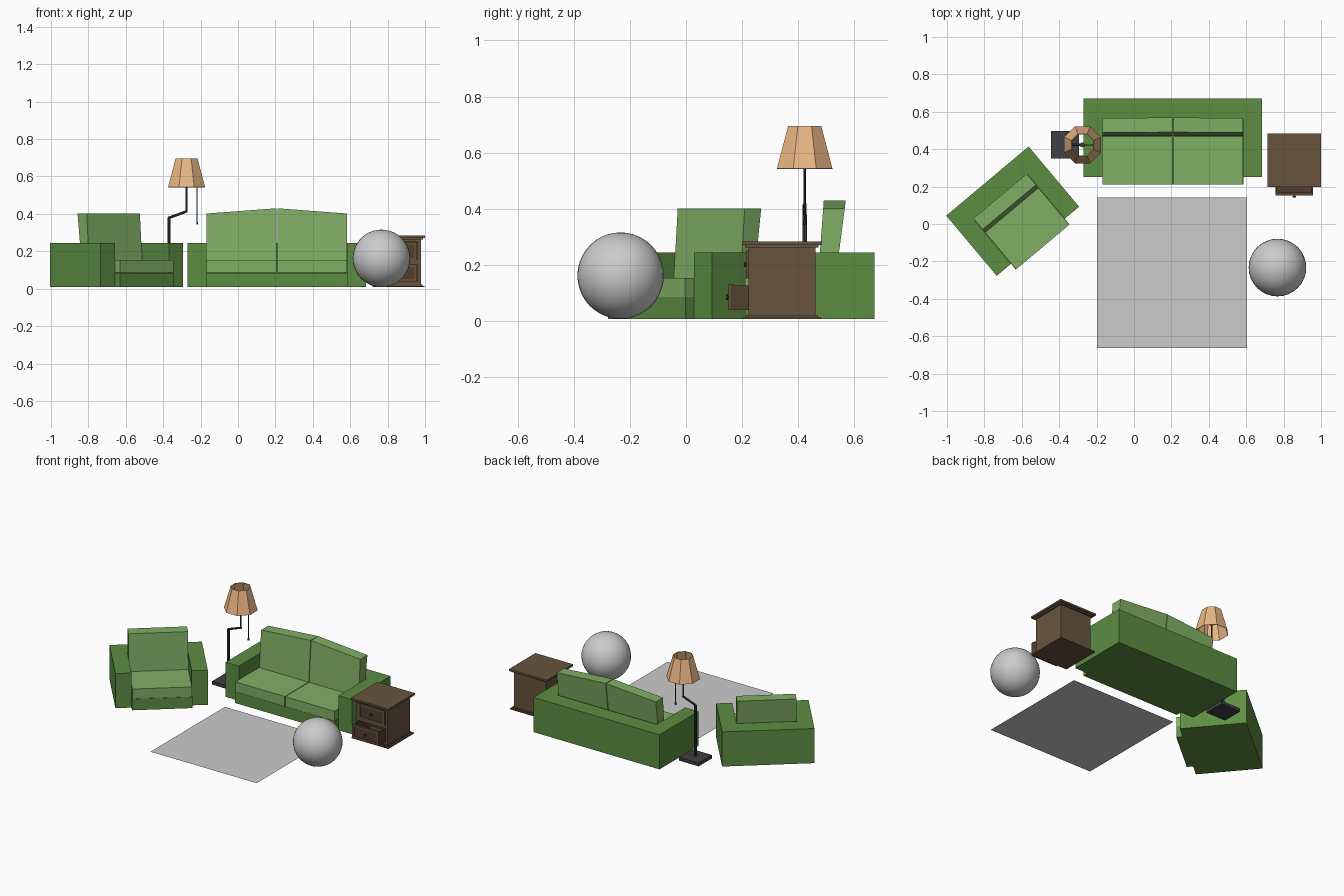
import bpy, bmesh, math
from mathutils import Matrix, Vector

if "Cube" in bpy.data.objects:
    bpy.data.objects.remove(bpy.data.objects["Cube"])


def material(name, r, g, b):
    m = bpy.data.materials.new(name)
    m.diffuse_color = (r, g, b, 1)
    m.use_nodes = True
    m.node_tree.nodes["Principled BSDF"].inputs["Base Color"].default_value = m.diffuse_color
    return m


FRAME = material("frame green", 0.11, 0.27, 0.055)
CUSHION = material("cushion green", 0.22, 0.43, 0.13)
SHADE = material("shade cream", 0.82, 0.47, 0.23)
METAL = material("dark metal", 0.05, 0.05, 0.055)
WOOD = material("wood", 0.14, 0.088, 0.048)
DARKWOOD = material("drawer wood", 0.085, 0.05, 0.028)
FLOOR = 0.008


def finish(name, bm, mat=None, place=Matrix()):
    bmesh.ops.recalc_face_normals(bm, faces=bm.faces)
    me = bpy.data.meshes.new(name)
    bm.to_mesh(me)
    bm.free()
    ob = bpy.data.objects.new(name, me)
    bpy.context.collection.objects.link(ob)
    ob.matrix_world = place
    if mat:
        me.materials.append(mat)
    return ob


def block(name, x, y, z, mat, place=Matrix()):
    bm = bmesh.new()
    bmesh.ops.create_cube(bm, size=1)
    for v in bm.verts:
        v.co = [lo + (c + 0.5) * (hi - lo) for c, (lo, hi) in zip(v.co, (x, y, z))]
    return finish(name, bm, mat, place)


def rod(name, a, b, r, mat, sides=8):
    a, b = Vector(a), Vector(b)
    bm = bmesh.new()
    bmesh.ops.create_cone(bm, cap_ends=True, segments=sides, radius1=r, radius2=r, depth=(b - a).length)
    turn = (b - a).to_track_quat('Z', 'Y').to_matrix().to_4x4()
    return finish(name, bm, mat, Matrix.Translation((a + b) / 2) @ turn)


def back_cushion(name, x0, x1, z0, z1, mat, place):
    # leaning slab whose top edge may slope from z0 to z1
    ob = block(name, (x0, x1), (0, 1), (0, 1), mat, place)
    for v in ob.data.vertices:
        top = z0 if v.co.x < (x0 + x1) / 2 else z1
        z = top if v.co.z > 0.5 else 0.15
        front = 0.259 + (z - 0.15) * 0.075
        back = 0.322 + (z - 0.15) * 0.13
        v.co.y, v.co.z = (back if v.co.y > 0.5 else front), z


def couch(name, half, count, peak, place):
    arm = half + 0.1
    for side, s in (("left", -1), ("right", 1)):
        xs = sorted((s * half, s * arm))
        block(f"{name}_{side}_arm", xs, (0.04, 0.345), (FLOOR, 0.245), FRAME, place)
        block(f"{name}_{side}_back_corner", xs, (0.345, 0.46), (FLOOR, 0.245), FRAME, place)
    block(f"{name}_back_frame", (-half, half), (0.345, 0.46), (FLOOR, 0.245), FRAME, place)
    block(f"{name}_seat_base", (-half, half), (0, 0.345), (FLOOR, 0.085), FRAME, place)
    w = 2 * half / count
    for i in range(count):
        x0, x1 = -half + i * w + 0.002, -half + (i + 1) * w - 0.002
        block(f"{name}_seat_cushion_{i + 1}", (x0, x1), (0, 0.257), (0.086, 0.153), CUSHION, place)
        za = peak if i > 0 else 0.402
        zb = peak if i < count - 1 else 0.402
        back_cushion(f"{name}_back_cushion_{i + 1}", x0, x1, za, zb, CUSHION, place)


# Sofa and matching armchair
couch("sofa", 0.3775, 2, 0.43, Matrix.Translation((0.208, 0.211, 0)))
couch("armchair", 0.1875, 1, 0.402,
      Matrix.Translation((-0.488, -0.123, 0)) @ Matrix.Rotation(math.radians(40), 4, 'Z'))

# Rug
bm = bmesh.new()
bmesh.ops.create_grid(bm, x_segments=1, y_segments=1, size=0.402)
finish("rug", bm, None, Matrix.Translation((0.203, -0.26, 0)))

# Ball
bm = bmesh.new()
bmesh.ops.create_uvsphere(bm, u_segments=32, v_segments=20, radius=0.154)
for f in bm.faces:
    f.smooth = True
finish("ball", bm, None, Matrix.Translation((0.767, -0.233, 0.162)))

# Floor lamp: base, cranked pole, pull cord
LX, LY, SX = -0.368, 0.423, -0.275
block("lamp_base", (LX - 0.075, LX + 0.075), (LY - 0.073, LY + 0.073), (FLOOR, 0.03), METAL)
rod("lamp_lower_pole", (LX, LY, 0.03), (LX, LY, 0.38), 0.008, METAL)
rod("lamp_crank", (LX - 0.004, LY, 0.378), (SX + 0.004, LY, 0.415), 0.007, METAL)
rod("lamp_upper_pole", (SX, LY, 0.41), (SX, LY, 0.62), 0.005, METAL)
rod("lamp_socket", (SX, LY, 0.6), (SX, LY, 0.64), 0.014, METAL)
rod("lamp_cord_arm", (SX, LY, 0.605), (-0.218, LY, 0.605), 0.003, METAL)
rod("lamp_cord", (-0.218, LY, 0.605), (-0.218, LY, 0.355), 0.003, METAL, 6)
rod("lamp_cord_knob", (-0.218, LY, 0.358), (-0.218, LY, 0.343), 0.006, METAL, 6)

# Lamp shade: open eight-sided shell
bm = bmesh.new()
bmesh.ops.create_cone(bm, cap_ends=False, segments=8, radius1=0.107, radius2=0.064, depth=0.152)
bmesh.ops.rotate(bm, verts=bm.verts, matrix=Matrix.Rotation(math.pi / 8, 3, 'Z'))
shade = finish("lamp_shade", bm, SHADE, Matrix.Translation((SX, LY, 0.619)))
thick = shade.modifiers.new("thickness", 'SOLIDIFY')
thick.thickness = 0.003

# Cabinet carcass
X0, X1, Y0, Y1 = 0.737, 0.978, 0.222, 0.461
for side, xs in (("left", (X0, X0 + 0.018)), ("right", (X1 - 0.018, X1))):
    block(f"cabinet_{side}_side", xs, (Y0, Y1), (0.015, 0.268), WOOD)
inner = (X0 + 0.018, X1 - 0.018)
block("cabinet_back", inner, (Y1 - 0.015, Y1), (0.015, 0.268), WOOD)
for name, z in (("bottom", (0.02, 0.038)), ("middle", (0.132, 0.15)), ("top", (0.252, 0.268))):
    block(f"cabinet_{name}_rail", inner, (Y0, Y1 - 0.015), z, WOOD)

# Cabinet stepped top and plinth
CX, CY = (X0 + X1) / 2, 0.342
for name, g, z in (("top_moulding", 0.131, (0.262, 0.271)), ("top_board", 0.143, (0.271, 0.284)),
                   ("plinth", 0.139, (FLOOR, 0.015)), ("plinth_moulding", 0.128, (0.015, 0.022))):
    block(f"cabinet_{name}", (CX - g, CX + g), (CY - g, CY + g), z, WOOD)

# Drawers: open trays with framed fronts and knobs
for name, y, z0, z1 in (("upper", Y0, 0.151, 0.251), ("lower", 0.158, 0.039, 0.131)):
    a, b = inner[0] + 0.002, inner[1] - 0.002
    back = y + 0.2
    block(f"{name}_drawer_front", (a, b), (y, y + 0.012), (z0, z1), DARKWOOD)
    block(f"{name}_drawer_floor", (a, b), (y + 0.012, back), (z0, z0 + 0.008), DARKWOOD)
    block(f"{name}_drawer_back", (a, b), (back - 0.008, back), (z0 + 0.008, z1 - 0.006), DARKWOOD)
    for side, xs, rail in (("left", (a, a + 0.008), (a, a + 0.015)), ("right", (b - 0.008, b), (b - 0.015, b))):
        block(f"{name}_drawer_{side}", xs, (y + 0.012, back - 0.008), (z0 + 0.008, z1 - 0.004), DARKWOOD)
        block(f"{name}_front_{side}_trim", rail, (y - 0.006, y), (z0, z1), WOOD)
    for edge, zs in (("lower", (z0, z0 + 0.014)), ("upper", (z1 - 0.014, z1))):
        block(f"{name}_front_{edge}_trim", (a + 0.015, b - 0.015), (y - 0.006, y), zs, WOOD)
    zm = (z0 + z1) / 2
    rod(f"{name}_knob_stem", (CX, y, zm), (CX, y - 0.01, zm), 0.004, METAL)
    rod(f"{name}_knob", (CX, y - 0.008, zm), (CX, y - 0.016, zm), 0.009, METAL)
